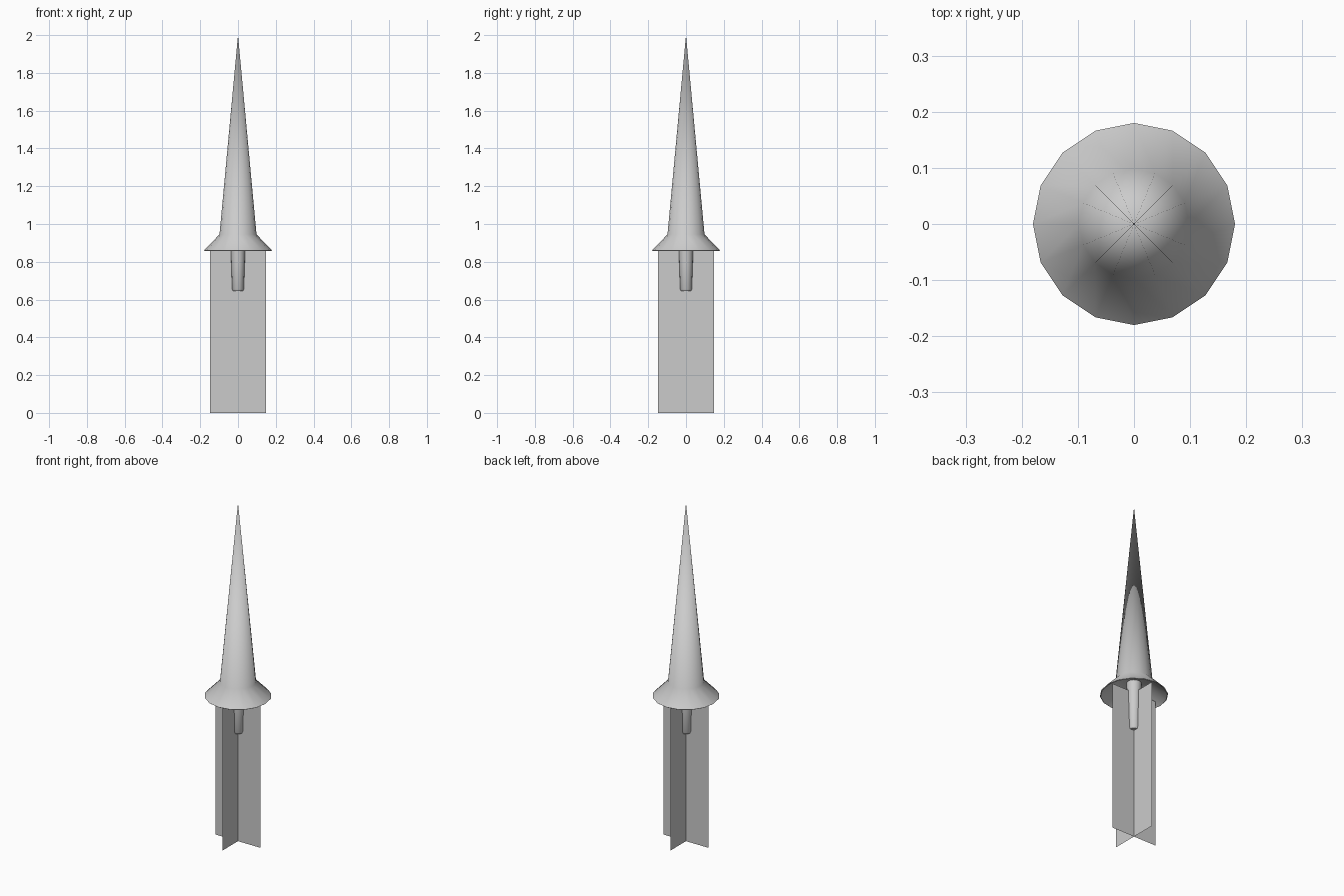
import bpy, bmesh, math

if "Cube" in bpy.data.objects:
    bpy.data.objects.remove(bpy.data.objects["Cube"])


def lathe(name, profile, sides=16):
    """Spin a (radius, z) profile around the z axis."""
    bm = bmesh.new()
    rings = []
    for r, z in profile:
        if r == 0:
            rings.append([bm.verts.new((0, 0, z))] * sides)
        else:
            rings.append([bm.verts.new((r * math.cos(2 * math.pi * i / sides),
                                        r * math.sin(2 * math.pi * i / sides), z))
                          for i in range(sides)])
    for a, b in zip(rings, rings[1:]):
        for i in range(sides):
            j = (i + 1) % sides
            bm.faces.new(list(dict.fromkeys((a[i], a[j], b[j], b[i]))))
    bmesh.ops.recalc_face_normals(bm, faces=bm.faces)
    return finish(name, bm, True)


def finish(name, bm, smooth=False):
    mesh = bpy.data.meshes.new(name)
    bm.to_mesh(mesh)
    bm.free()
    obj = bpy.data.objects.new(name, mesh)
    bpy.context.collection.objects.link(obj)
    if smooth:
        bpy.ops.object.select_all(action='DESELECT')
        obj.select_set(True)
        bpy.context.view_layer.objects.active = obj
        bpy.ops.object.shade_smooth_by_angle(angle=math.radians(50))
    return obj


# Long spike with flared skirt, hollow underneath
lathe("spike_head", [(0, 2.0), (0.098, 0.945), (0.18, 0.86), (0.176, 0.857),
                     (0.09, 0.93), (0, 0.93)])

# Tapered stub under the skirt
lathe("stub", [(0, 0.93), (0.04, 0.93), (0.036, 0.80), (0.031, 0.655),
               (0.026, 0.645), (0, 0.645)])

# Two crossed flat sheets forming the trail
W, TOP = 0.147, 0.875
for name, (dx, dy) in {"trail_sheet_x": (1, 0), "trail_sheet_y": (0, 1)}.items():
    bm = bmesh.new()
    bm.faces.new([bm.verts.new((s * W * dx, s * W * dy, z))
                  for s, z in ((-1, 0), (1, 0), (1, TOP), (-1, TOP))])
    finish(name, bm)
